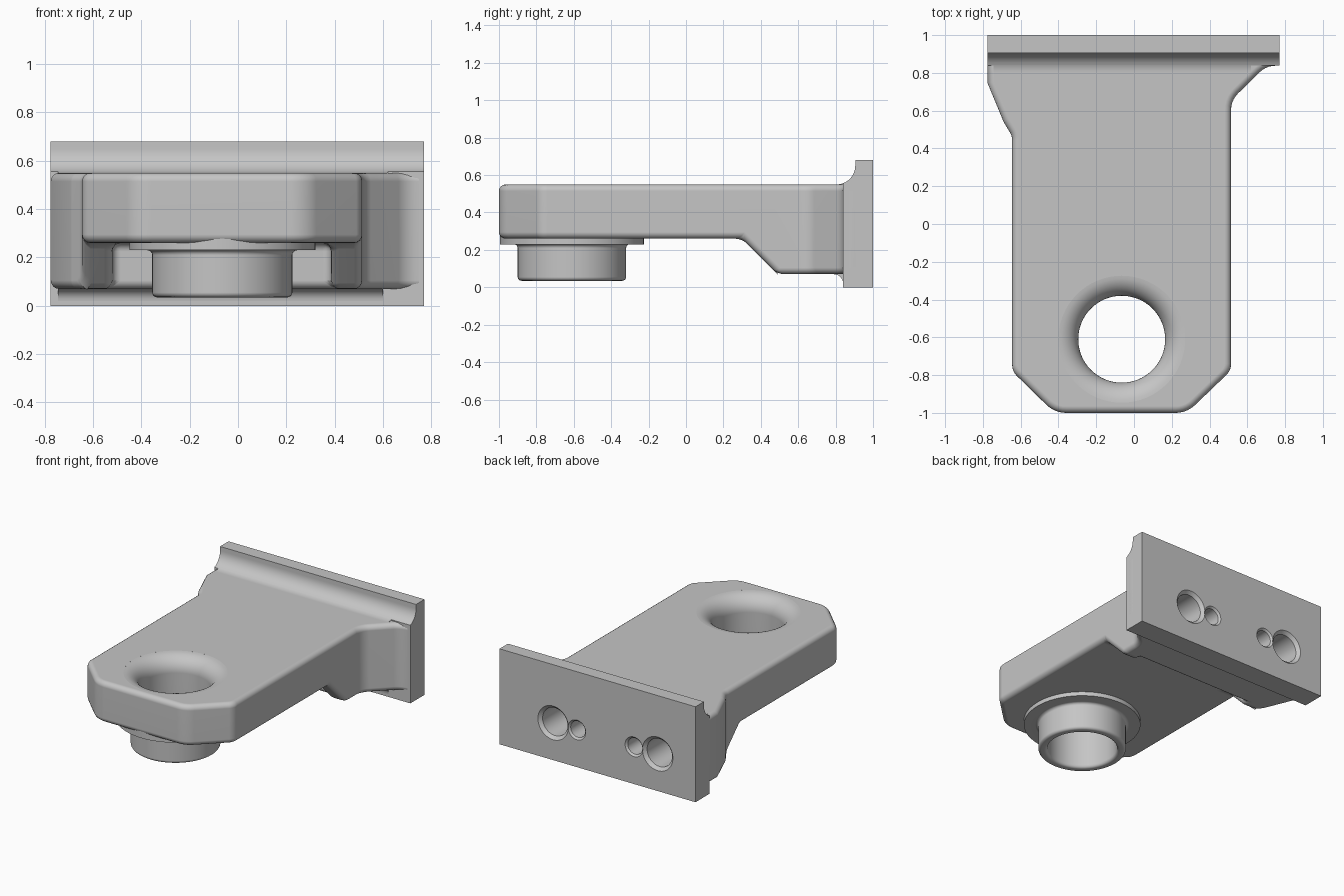
import bpy, bmesh, math
from mathutils import Matrix, Vector

if "Cube" in bpy.data.objects:
    bpy.data.objects.remove(bpy.data.objects["Cube"], do_unlink=True)

CX, CY = -0.065, -0.61          # centre of the bore
SIDES = 64

grey = bpy.data.materials.new("plain_grey")
grey.use_nodes = True
grey.diffuse_color = (0.56, 0.56, 0.56, 1)
grey.node_tree.nodes["Principled BSDF"].inputs["Base Color"].default_value = grey.diffuse_color


def finish(name, bm):
    bm.normal_update()
    bmesh.ops.recalc_face_normals(bm, faces=bm.faces[:])
    if bm.calc_volume(signed=True) < 0:
        bmesh.ops.reverse_faces(bm, faces=bm.faces[:])
    mesh = bpy.data.meshes.new(name)
    bm.to_mesh(mesh)
    bm.free()
    mesh.materials.append(grey)
    obj = bpy.data.objects.new(name, mesh)
    bpy.context.collection.objects.link(obj)
    return obj


def prism(name, points, axis, lo, hi):
    """Extrude a profile along x (points are y, z) or along z (points are x, y)."""
    place = (lambda a, b: (lo, a, b)) if axis == "x" else (lambda a, b: (a, b, lo))
    shift = Vector((hi - lo, 0, 0) if axis == "x" else (0, 0, hi - lo))
    bm = bmesh.new()
    face = bm.faces.new([bm.verts.new(place(a, b)) for a, b in points])
    out = bmesh.ops.extrude_face_region(bm, geom=[face], use_keep_orig=True)
    bmesh.ops.translate(bm, vec=shift, verts=[g for g in out["geom"] if isinstance(g, bmesh.types.BMVert)])
    return finish(name, bm)


def lathe(name, profile, matrix, ring=False):
    """Turn a radius/height profile; a ring joins its ends, a solid gets flat caps."""
    bm = bmesh.new()
    turns = [math.tau * i / SIDES for i in range(SIDES)]
    loops = [[bm.verts.new((r * math.cos(t), r * math.sin(t), z)) for t in turns] for r, z in profile]
    for a, b in zip(loops, loops[1:] + (loops[:1] if ring else [])):
        for i in range(SIDES):
            j = (i + 1) % SIDES
            bm.faces.new((a[i], a[j], b[j], b[i]))
    if not ring:
        bm.faces.new(loops[0])
        bm.faces.new(loops[-1])
    bm.transform(matrix)
    return finish(name, bm)


def arc(cx, cy, r, start, end, n=8):
    angles = [math.radians(start + (end - start) * i / n) for i in range(n + 1)]
    return [(cx + r * math.cos(a), cy + r * math.sin(a)) for a in angles]


def rounded(corners, n=5):
    """Round each (x, y, radius) corner of an outline."""
    pts = []
    for i, (x, y, r) in enumerate(corners):
        p = Vector((x, y))
        if r == 0:
            pts.append((x, y))
            continue
        a = (Vector(corners[i - 1][:2]) - p).normalized()
        b = (Vector(corners[(i + 1) % len(corners)][:2]) - p).normalized()
        half = a.angle(b) / 2
        centre = p + (a + b).normalized() * r / math.sin(half)
        start, end = p + a * r / math.tan(half) - centre, p + b * r / math.tan(half) - centre
        for k in range(n + 1):
            d = start.lerp(end, k / n).normalized() * r
            pts.append(tuple(centre + d))
    return pts


def bake(obj):
    bpy.context.view_layer.update()
    graph = bpy.context.evaluated_depsgraph_get()
    mesh = bpy.data.meshes.new_from_object(obj.evaluated_get(graph))
    obj.modifiers.clear()
    obj.data = mesh


def cut(obj, cutters):
    for c in cutters:
        mod = obj.modifiers.new("cut", "BOOLEAN")
        mod.operation, mod.solver, mod.object = "DIFFERENCE", "EXACT", c
        bake(obj)


# Arm: flared outline, relieved underneath with a gusset on each side
outline = rounded([
    (-0.42, -1, 0.15), (0.28, -1, 0.15), (0.514, -0.775, 0.08), (0.514, 0.655, 0.12),
    (0.7, 0.838, 0.12), (0.77, 0.838, 0), (0.77, 0.94, 0), (-0.775, 0.94, 0),
    (-0.775, 0.745, 0), (-0.69, 0.54, 0.08), (-0.645, 0.465, 0.08), (-0.645, -0.78, 0.08)])
arm = prism("arm", outline, "z", 0.07, 0.55)
relief = prism("relief_cutter", [(-1.2, -0.1), (0.66, -0.1), (0.3, 0.26), (-1.2, 0.26)], "x", -1, 1)
pocket = prism("pocket_cutter", [(0.2, -0.1), (0.52, -0.1), (0.52, 0.26), (0.2, 0.26)], "x", -0.52, 0.385)
cut(arm, [relief, pocket])

bm = bmesh.new()
bm.from_mesh(arm.data)
bmesh.ops.remove_doubles(bm, verts=bm.verts[:], dist=1e-4)
bmesh.ops.dissolve_limit(bm, angle_limit=0.01, verts=bm.verts[:], edges=bm.edges[:])
bm.to_mesh(arm.data)
bm.free()
bevel = arm.modifiers.new("soft_edges", "BEVEL")
bevel.width, bevel.segments = 0.035, 4
bevel.limit_method, bevel.angle_limit = "ANGLE", math.radians(32)
bevel.use_clamp_overlap = False
bake(arm)

# Mounting plate with the fillets that blend it into the arm
plate_profile = [(0.84, 0), (1, 0), (1, 0.68), (0.905, 0.68)] + arc(0.805, 0.65, 0.1, 0, -69.5)
plate = prism("mounting_plate", plate_profile, "x", -0.775, 0.77)
upper_profile = arc(0.805, 0.65, 0.1, -60, -90) + [(0.82, 0.52), (0.86, 0.52)]
upper_fillet = prism("upper_fillet", upper_profile, "x", -0.745, 0.62)
lower_profile = [(0.86, 0.03), (0.86, 0.1), (0.79, 0.1)] + arc(0.79, 0.02, 0.05, 90, 0)
lower_fillet = prism("lower_fillet", lower_profile, "x", -0.745, 0.6)

# Collar: wide flange and short tube under the bore
bore_place = Matrix.Translation((CX, CY, 0))
collar = lathe("collar", [(0.23, 0.28), (0.23, 0.055)] + arc(0.25, 0.055, 0.02, 180, 270, 4)
               + arc(0.27, 0.055, 0.02, 270, 360, 4) + arc(0.31, 0.21, 0.02, 180, 90, 4)
               + [(0.385, 0.23), (0.385, 0.28)], bore_place, ring=True)

# Bore with a flared mouth
bore = lathe("bore_cutter", [(0.23, -0.1)] + arc(0.34, 0.44, 0.11, 180, 92, 10)
             + [(0.34, 0.7)], bore_place)

# Two pairs of chamfered blind holes in the back
holes = []
for side in (-1, 1):
    for offset, r, depth in ((0.412, 0.12, 0.3), (0.225, 0.07, 0.25)):
        place = Matrix.Translation((CX + side * offset, 1, 0.265)) @ Matrix.Rotation(math.radians(90), 4, "X")
        holes.append(lathe("hole_cutter", [(r, -0.05), (r, 0), (r * 0.82, r * 0.18),
                                           (r * 0.82, depth)], place))
cut(arm, [bore] + holes)
cut(plate, holes)

for cutter in [relief, pocket, bore] + holes:
    bpy.data.objects.remove(cutter, do_unlink=True)

# Smooth the rounded surfaces, keep the flat ones flat
for obj in (arm, plate, upper_fillet, lower_fillet, collar):
    bpy.ops.object.select_all(action="DESELECT")
    obj.select_set(True)
    bpy.context.view_layer.objects.active = obj
    bpy.ops.object.shade_smooth_by_angle(angle=math.radians(32))
    weighted = obj.modifiers.new("even_shading", "WEIGHTED_NORMAL")
    weighted.keep_sharp = True
